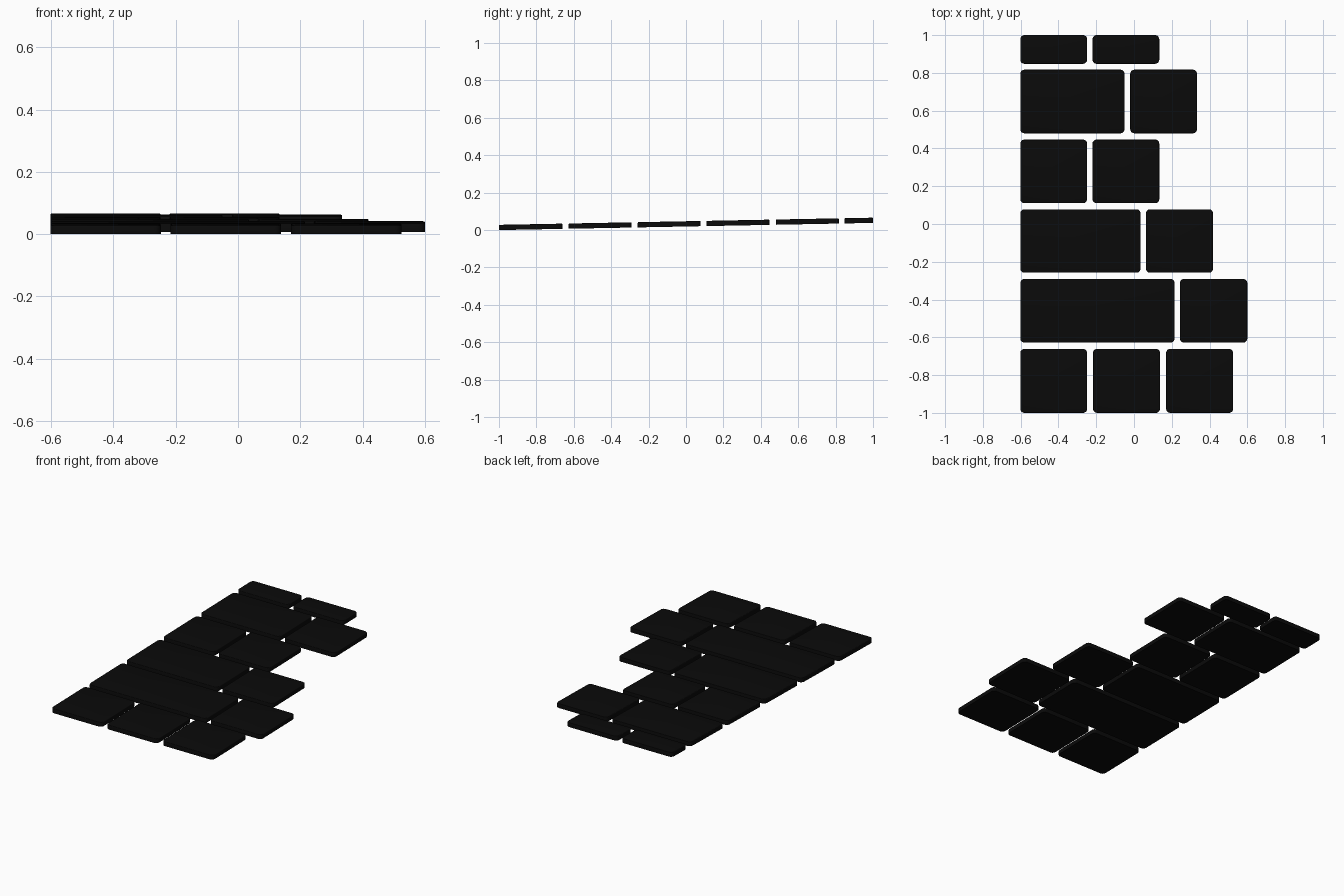
import bpy, bmesh, math

if "Cube" in bpy.data.objects:
    bpy.data.objects.remove(bpy.data.objects["Cube"])

SLOPE = 0.0192      # rise of the key bed towards the back
THICK = 0.028
RADIUS = 0.022
LEFT = -0.602

black = bpy.data.materials.new("key_black")
black.diffuse_color = (0.003, 0.003, 0.003, 1)
black.use_nodes = True
black.node_tree.nodes["Principled BSDF"].inputs["Base Color"].default_value = black.diffuse_color


def key(name, x0, x1, y0, y1):
    """Rounded key slab lying on the sloped bed."""
    r, pts = RADIUS, []
    corners = [(x1 - r, y1 - r), (x0 + r, y1 - r), (x0 + r, y0 + r), (x1 - r, y0 + r)]
    for i, (cx, cy) in enumerate(corners):
        for k in range(6):
            a = math.radians(90 * i + 18 * k)
            pts.append((cx + r * math.cos(a), cy + r * math.sin(a)))
    bm = bmesh.new()
    base = bm.faces.new([bm.verts.new((x, y, 0)) for x, y in pts])
    ext = bmesh.ops.extrude_face_region(bm, geom=[base])
    top = [v for v in ext["geom"] if isinstance(v, bmesh.types.BMVert)]
    bmesh.ops.translate(bm, verts=top, vec=(0, 0, THICK))
    # softened upper rim
    rim = [e for e in bm.edges if all(v.co.z > THICK / 2 for v in e.verts)]
    bmesh.ops.bevel(bm, geom=rim, offset=0.004, segments=3, profile=0.5, affect='EDGES')
    for v in bm.verts:
        v.co.z += SLOPE * (v.co.y + 1)
    bmesh.ops.recalc_face_normals(bm, faces=bm.faces)
    me = bpy.data.meshes.new(name)
    bm.to_mesh(me)
    bm.free()
    me.materials.append(black)
    ob = bpy.data.objects.new(name, me)
    bpy.context.collection.objects.link(ob)
    bpy.context.view_layer.objects.active = ob
    ob.select_set(True)
    bpy.ops.object.shade_smooth_by_angle(angle=math.radians(40))
    ob.select_set(False)


# rows from front to back: name, y range, x spans of the keys
rows = [
    ("bottom_row", -1.0, -0.661, [(LEFT, -0.248), (-0.217, 0.138), (0.17, 0.525)]),
    ("shift_row", -0.628, -0.291, [(LEFT, 0.215), (0.243, 0.6)]),
    ("home_row", -0.258, 0.078, [(LEFT, 0.035), (0.063, 0.419)]),
    ("upper_row", 0.11, 0.447, [(LEFT, -0.248), (-0.22, 0.134)]),
    ("number_row", 0.48, 0.817, [(LEFT, -0.05), (-0.02, 0.334)]),
    ("function_row", 0.848, 1.0, [(LEFT, -0.248), (-0.22, 0.134)]),
]
for name, y0, y1, spans in rows:
    for i, (x0, x1) in enumerate(spans):
        key(f"{name}_key_{i + 1}", x0, x1, y0, y1)
